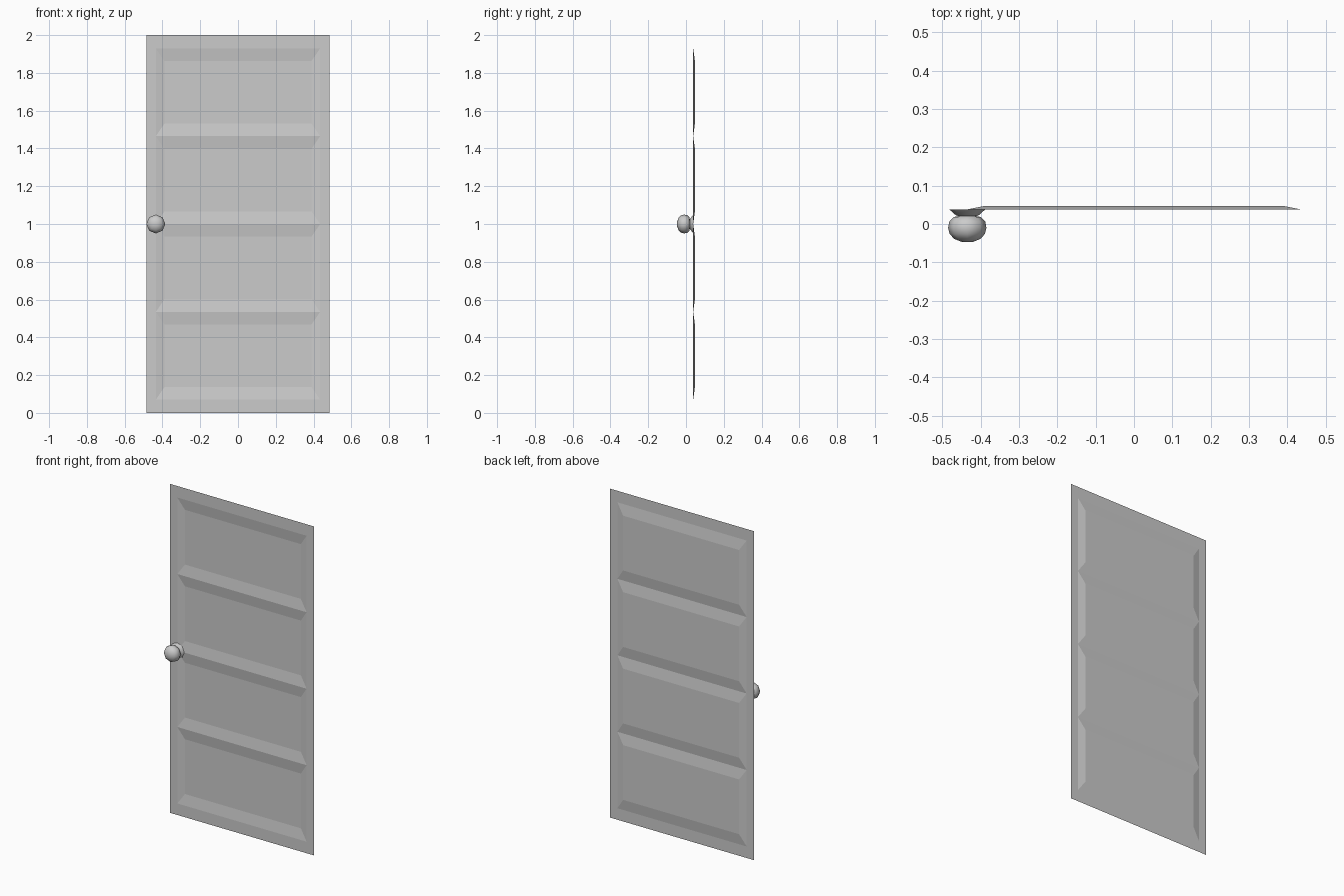
import bpy, bmesh, math

if "Cube" in bpy.data.objects:
    bpy.data.objects.remove(bpy.data.objects["Cube"])


def finish(name, bm):
    bmesh.ops.remove_doubles(bm, verts=bm.verts[:], dist=1e-5)
    me = bpy.data.meshes.new(name)
    bm.to_mesh(me)
    bm.free()
    ob = bpy.data.objects.new(name, me)
    bpy.context.collection.objects.link(ob)
    return ob


def rect(bm, half_w, z0, z1, y):
    return [bm.verts.new(p) for p in ((-half_w, y, z0), (half_w, y, z0),
                                      (half_w, y, z1), (-half_w, y, z1))]


def ring(bm, a, b):
    n = len(a)
    for i in range(n):
        j = (i + 1) % n
        bm.faces.new((a[i], a[j], b[j], b[i]))


FRONT, BACK = 0.038, 0.047

# Door leaf: a thin sheet with a flat border and four pressed-in panels
bm = bmesh.new()
ring(bm, rect(bm, 0.485, 0, 2, FRONT), rect(bm, 0.435, 0.07, 1.93, FRONT))
pitch = (1.93 - 0.07) / 4
for i in range(4):
    z0 = 0.07 + i * pitch
    z1 = z0 + pitch
    outer = rect(bm, 0.435, z0, z1, FRONT)
    inner = rect(bm, 0.39, z0 + 0.066, z1 - 0.066, BACK)
    ring(bm, outer, inner)
    bm.faces.new(inner)
finish("door_leaf", bm)


# Eight-sided turned parts, lathed along the y axis
def lathe(name, profile, x, z, sides=8):
    bm = bmesh.new()
    prev = None
    for r, y in profile:
        cur = [bm.verts.new((x + r * math.cos(2 * math.pi * k / sides), y,
                             z + r * math.sin(2 * math.pi * k / sides)))
               for k in range(sides)]
        if prev:
            ring(bm, prev, cur)
        else:
            bm.faces.new(cur)
        prev = cur
    bmesh.ops.recalc_face_normals(bm, faces=bm.faces[:])
    for f in bm.faces:
        f.smooth = True
    return finish(name, bm)


# Door knob and its flared rose
lathe("knob", [(0.014, -0.047), (0.034, -0.039), (0.046, -0.026), (0.05, -0.01),
               (0.047, 0.006), (0.036, 0.018), (0.022, 0.021)], -0.435, 1.0)
lathe("knob_rose", [(0.022, 0.02), (0.03, 0.023), (0.047, 0.038)], -0.435, 1.0)
